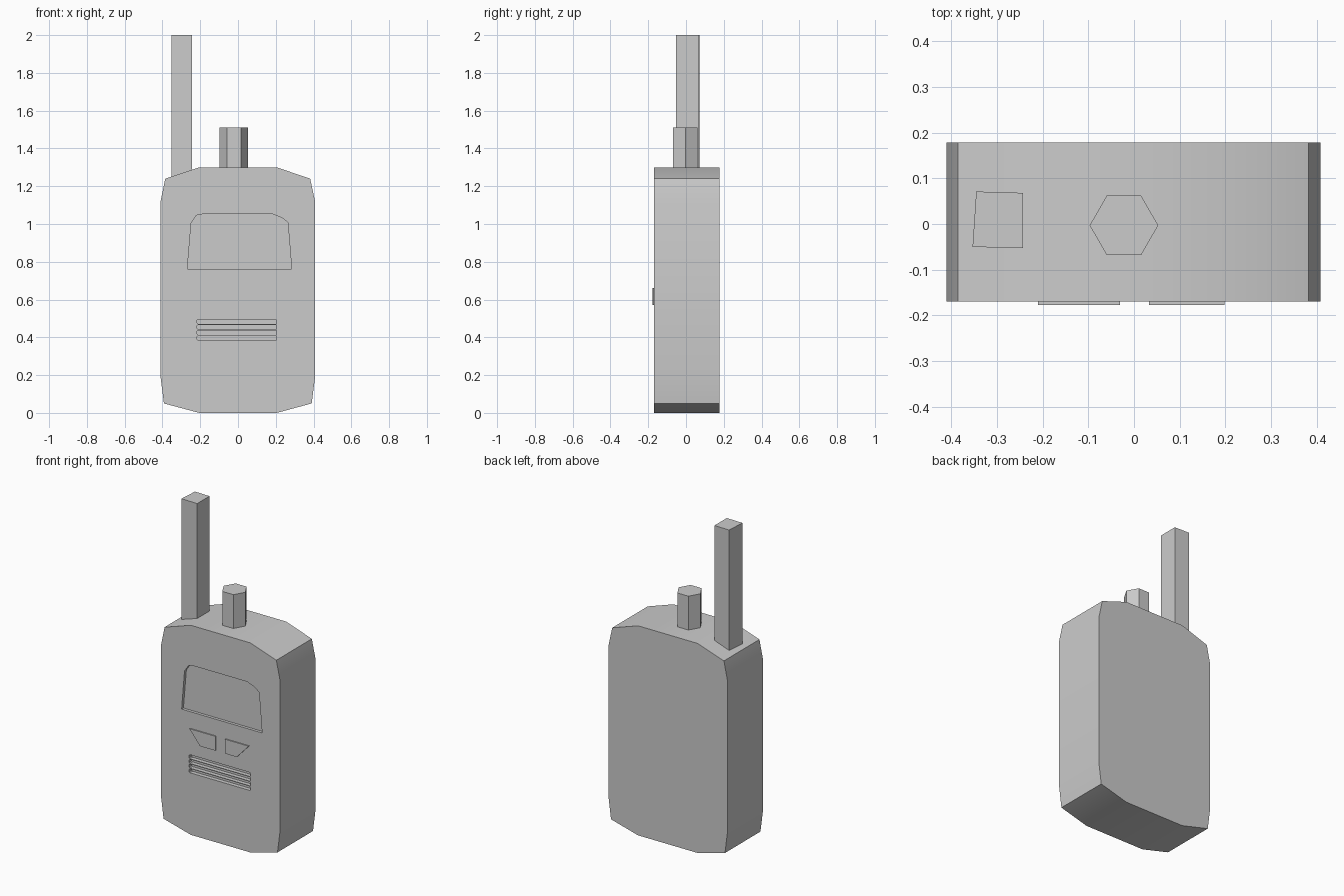
import bpy, bmesh, math

if "Cube" in bpy.data.objects:
    bpy.data.objects.remove(bpy.data.objects["Cube"])

FRONT, BACK = -0.17, 0.178


def prism(name, pts, lo, hi, axis='Y'):
    """Extrude a 2D outline: (x, z) along Y, or (x, y) along Z."""
    place = (lambda p, d: (p[0], d, p[1])) if axis == 'Y' else (lambda p, d: (p[0], p[1], d))
    bm = bmesh.new()
    face = bm.faces.new([bm.verts.new(place(p, lo)) for p in pts])
    ext = bmesh.ops.extrude_face_region(bm, geom=[face])
    moved = [g for g in ext['geom'] if isinstance(g, bmesh.types.BMVert)]
    bmesh.ops.translate(bm, verts=moved, vec=(0, hi - lo, 0) if axis == 'Y' else (0, 0, hi - lo))
    bmesh.ops.recalc_face_normals(bm, faces=bm.faces)
    mesh = bpy.data.meshes.new(name)
    bm.to_mesh(mesh)
    bm.free()
    obj = bpy.data.objects.new(name, mesh)
    bpy.context.collection.objects.link(obj)
    return obj


def carve(target, cutter):
    """Subtract the cutter and remove it."""
    cutter.hide_render = True
    mod = target.modifiers.new("carve", 'BOOLEAN')
    mod.operation, mod.solver, mod.object = 'DIFFERENCE', 'EXACT', cutter
    bpy.context.view_layer.objects.active = target
    bpy.ops.object.modifier_apply(modifier=mod.name)
    bpy.data.objects.remove(cutter, do_unlink=True)


# Body: chamfered outline
body = prism("body", [(-0.205, 0), (0.205, 0), (0.39, 0.05), (0.408, 0.19),
                      (0.408, 1.12), (0.382, 1.24), (0.205, 1.30), (-0.205, 1.30),
                      (-0.385, 1.24), (-0.41, 1.12), (-0.41, 0.19), (-0.392, 0.05)],
             FRONT, BACK)

# Screen recess
carve(body, prism("screen_cutter", [(-0.268, 0.763), (0.284, 0.763), (0.264, 1.008),
                                    (0.235, 1.032), (0.182, 1.053), (-0.182, 1.053),
                                    (-0.22, 1.046), (-0.248, 1.005)],
                  FRONT - 0.05, FRONT + 0.018))

# Speaker slots with small chamfered corners
c, x0, x1, h = 0.005, -0.216, 0.205, 0.0125
for i in range(4):
    z = 0.396 + i * 0.029
    outline = [(x0 + c, z - h), (x1 - c, z - h), (x1, z - h + c), (x1, z + h - c),
               (x1 - c, z + h), (x0 + c, z + h), (x0, z + h - c), (x0, z - h + c)]
    carve(body, prism("slot_cutter", outline, FRONT - 0.05, FRONT + 0.025))

bpy.ops.object.select_all(action='DESELECT')
body.select_set(True)
bpy.context.view_layer.objects.active = body
bpy.ops.object.shade_smooth_by_angle(angle=math.radians(30))

# Raised buttons
prism("left_button", [(-0.21, 0.66), (-0.031, 0.66), (-0.031, 0.571), (-0.137, 0.571)],
      FRONT - 0.007, FRONT + 0.01)
prism("right_button", [(0.033, 0.66), (0.198, 0.66), (0.115, 0.571), (0.033, 0.571)],
      FRONT - 0.007, FRONT + 0.01)

# Antenna
prism("antenna", [(-0.353, -0.05), (-0.243, -0.053), (-0.243, 0.068), (-0.345, 0.071)],
      1.22, 2.0, 'Z')

# Hexagonal knob
prism("knob", [(-0.022 + 0.075 * math.cos(k * math.pi / 3),
                -0.003 + 0.075 * math.sin(k * math.pi / 3)) for k in range(6)],
      1.28, 1.51, 'Z')
